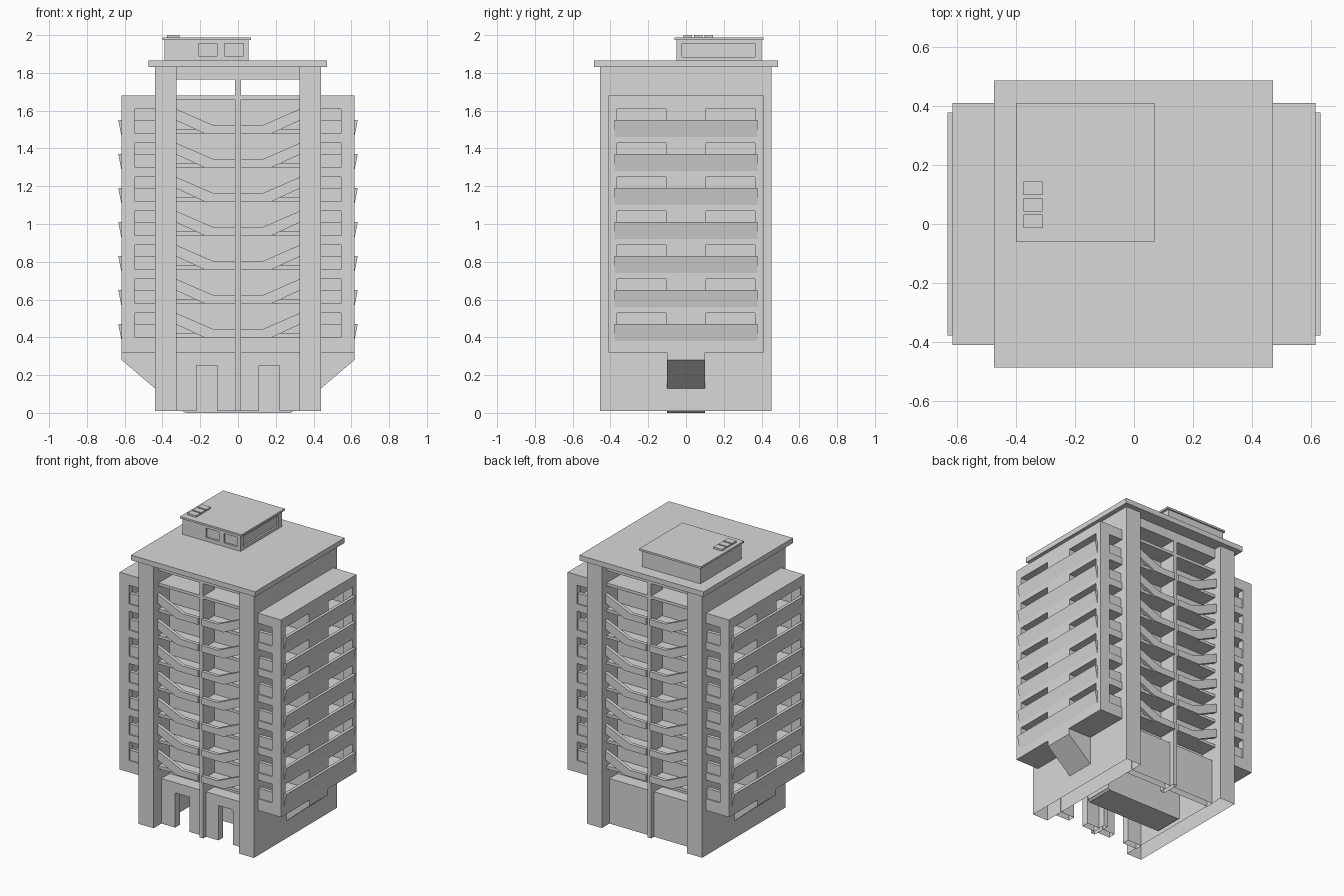
import bpy, bmesh

if "Cube" in bpy.data.objects:
    bpy.data.objects.remove(bpy.data.objects["Cube"])

concrete = bpy.data.materials.new("grey concrete")
concrete.use_nodes = True
grey = (0.69, 0.69, 0.69, 1)
concrete.diffuse_color = grey
concrete.node_tree.nodes["Principled BSDF"].inputs["Base Color"].default_value = grey


def finish(name, bm):
    mesh = bpy.data.meshes.new(name)
    bm.to_mesh(mesh)
    bm.free()
    mesh.materials.append(concrete)
    obj = bpy.data.objects.new(name, mesh)
    bpy.context.collection.objects.link(obj)
    return obj


def box(name, xs, ys, zs, open_bottom=False):
    bm = bmesh.new()
    bmesh.ops.create_cube(bm, size=1)
    if open_bottom:
        bm.normal_update()
        under = [f for f in bm.faces if f.normal.z < -0.5]
        bmesh.ops.delete(bm, geom=under, context='FACES_ONLY')
    for v in bm.verts:
        for i, (a, b) in enumerate((xs, ys, zs)):
            v.co[i] = a if v.co[i] < 0 else b
    return finish(name, bm)


def prism(name, profile, ys):
    """Extrude an x-z profile along y."""
    bm = bmesh.new()
    face = bm.faces.new([bm.verts.new((x, ys[0], z)) for x, z in profile])
    out = bmesh.ops.extrude_face_region(bm, geom=[face], use_keep_orig=True)
    verts = [g for g in out["geom"] if isinstance(g, bmesh.types.BMVert)]
    bmesh.ops.translate(bm, verts=verts, vec=(0, ys[1] - ys[0], 0))
    bmesh.ops.recalc_face_normals(bm, faces=bm.faces)
    return finish(name, bm)


def span(side, a, b):
    """Mirror an interval to the given side, in ascending order."""
    return tuple(sorted((side * a, side * b)))


BASE, TOP, ROOF = 0.32, 1.68, 1.83
FOOT = 0.01
WING = 0.616
floors = [0.4 + 0.18 * i for i in range(7)]
OPEN, RAIL = 0.13, 0.07

# Core, ceiling slab, lobby and roof slab
box("core", (-0.33, 0.33), (-0.28, 0.28), (BASE, TOP))
box("ceiling_slab", (-0.33, 0.33), (-0.4, 0.4), (1.765, ROOF))
box("lobby", (-0.29, 0.29), (-0.1, 0.1), (0.012, BASE))
prism("lobby_foot", [(-0.28, 0), (0.28, 0), (0.295, 0.012), (-0.295, 0.012)], (-0.1, 0.1))
box("roof_slab", (-0.475, 0.472), (-0.487, 0.487), (ROOF, 1.865))

# Balcony floors running through both bays
box("first_floor", (-0.33, 0.33), (-0.37, 0.37), (BASE - 0.02, BASE))
for z in floors:
    box("bay_floor", (-0.33, 0.33), (-0.4, 0.4), (z, z + 0.02))
box("top_floor", (-0.33, 0.33), (-0.4, 0.4), (TOP - 0.02, TOP))

for s in (-1, 1):
    # Tall side walls
    box("side_wall", span(s, 0.325, 0.44), (-0.455, 0.452), (FOOT, ROOF), True)

    # Wings: solid bands between the floors, open balconies around a middle pier
    levels = [BASE] + [z + d for z in floors for d in (0, OPEN)] + [TOP]
    for low, high in zip(levels[::2], levels[1::2]):
        box("wing_band", span(s, 0.43, WING), (-0.41, 0.41), (low, high))
    for z in floors:
        zs = (z, z + OPEN)
        box("wing_pier", span(s, 0.43, WING), (-0.105, 0.105), zs)
        for t in (-1, 1):
            box("corner_post", span(s, 0.545, WING), span(t, 0.365, 0.41), zs)
            box("end_parapet", span(s, 0.43, 0.55), span(t, 0.375, 0.4), (z, z + RAIL))
        prism("sloped_parapet",
              [(s * 0.6, z - 0.02), (s * WING, z - 0.02),
               (s * 0.634, z + RAIL), (s * 0.612, z + RAIL)], (-0.378, 0.378))

    # Sloping bracket under the wing
    prism("wing_bracket", [(s * 0.43, 0.13), (s * 0.44, 0.13), (s * WING, 0.28),
                           (s * WING, BASE), (s * 0.43, BASE)], (-0.1, 0.1))

    # Bent balcony rails in the front and back bays
    for t in (-1, 1):
        for z in floors:
            prism("bay_rail",
                  [(s * 0.33, z + OPEN), (s * 0.135, z + 0.045), (s * 0.013, z + 0.045),
                   (s * 0.013, z), (s * 0.18, z), (s * 0.33, z + RAIL)],
                  span(t, 0.39, 0.415))

    # Ground floor walls: doorways in front, closed at the back
    box("back_panel", span(s, 0.01, 0.33), (0.32, 0.37), (FOOT, BASE), True)
    box("door_lintel", span(s, 0.01, 0.33), (-0.37, -0.32), (0.25, BASE))
    box("inner_jamb", span(s, 0.01, 0.11), (-0.37, -0.32), (FOOT, 0.25), True)
    box("outer_jamb", span(s, 0.22, 0.33), (-0.37, -0.32), (FOOT, 0.25), True)

# Central posts
for t in (-1, 1):
    box("center_post", (-0.015, 0.015), span(t, 0.275, 0.4), (FOOT, 1.77), True)

# Rooftop room with recessed windows
room = box("roof_room", (-0.39, 0.055), (-0.05, 0.4), (1.86, 1.977))
recesses = [((-0.21, -0.11), (-0.08, -0.038), (1.89, 1.955)),
            ((-0.072, 0.028), (-0.08, -0.038), (1.89, 1.955)),
            ((0.043, 0.09), (-0.02, 0.365), (1.885, 1.955))]
cutters = []
for dims in recesses:
    cutter = box("window_cutter", *dims)
    cutter.hide_render = True
    cutters.append(cutter)
    mod = room.modifiers.new("window", 'BOOLEAN')
    mod.object = cutter
    mod.solver = 'EXACT'
# Apply the window cuts and remove the helpers
depsgraph = bpy.context.evaluated_depsgraph_get()
cut_mesh = bpy.data.meshes.new_from_object(room.evaluated_get(depsgraph))
room.modifiers.clear()
room.data = cut_mesh
for cutter in cutters:
    bpy.data.objects.remove(cutter)

box("room_roof", (-0.4, 0.07), (-0.06, 0.41), (1.975, 1.988))
for i in range(3):
    y = -0.014 + 0.056 * i
    box("roof_vent", (-0.375, -0.31), (y, y + 0.046), (1.985, 2.0))
